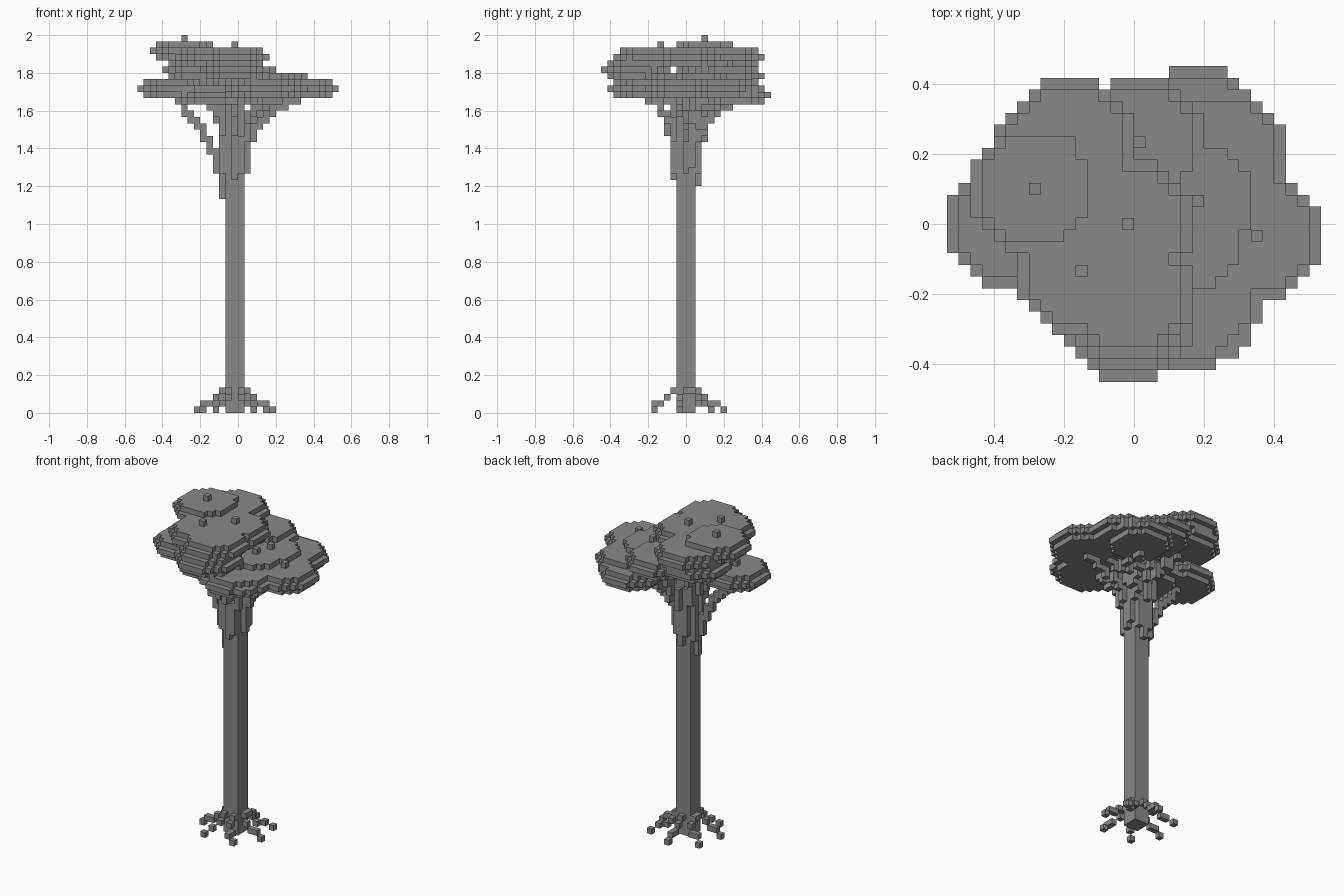
import bpy
import bmesh
import math
from mathutils import Vector

default_cube = bpy.data.objects.get("Cube")
if default_cube:
    bpy.data.objects.remove(default_cube, do_unlink=True)

V = 1 / 30  # edge length of one block
AXIS = (-1, 0)  # trunk centre block

grey = bpy.data.materials.new("matte grey")
grey.use_nodes = True
GREY_VALUE = (0.25, 0.25, 0.25, 1)
grey.diffuse_color = GREY_VALUE
grey.node_tree.nodes["Principled BSDF"].inputs["Base Color"].default_value = GREY_VALUE

# Foliage pads: centre x, centre y, lowest layer, radius, has a tip, branch start
PADS = {
    "top_left_pad": (-9, 3, 56, 5.5, True, 37),
    "upper_left_pad": (-5, -4, 55, 5.5, True, 38),
    "upper_middle_pad": (-1, 0, 55, 5.5, True, 40),
    "upper_front_pad": (-1, -6, 55, 5.5, False, 40),
    "upper_back_pad": (-6, 7, 55, 5.5, True, 38),
    "middle_left_pad": (-7, 6, 53, 5.5, True, 39),
    "front_pad": (-1, -8, 53, 5.5, True, 37),
    "back_pad": (0, 7, 52, 5.5, True, 36),
    "inner_right_pad": (5, 2, 51, 5.5, True, 39),
    "middle_right_pad": (4, -1, 51, 5.5, True, 40),
    "right_pad": (10, -1, 50, 5.5, True, 38),
    "left_pad": (-11, 0, 50, 5.5, True, 34),
    "front_right_pad": (4, -6, 50, 6.5, True, 38),
    "outer_back_pad": (7, 6, 50, 5.5, True, 39),
    "low_back_pad": (5, 8, 49, 5.5, True, 38),
    "low_left_pad": (-5, -2, 49, 5.5, True, 38),
}
parts = {}


def disc(cx, cy, z, radius):
    n = int(radius)
    return {(cx + i, cy + j, z)
            for i in range(-n, n + 1) for j in range(-n, n + 1)
            if math.hypot(i, j) <= radius}


def pad(cx, cy, z, radius, tip):
    """Three-layer disc, widest in the middle."""
    cells = (disc(cx, cy, z, radius - 1) | disc(cx, cy, z + 1, radius)
             | disc(cx, cy, z + 2, radius - 1))
    if tip:
        cells.add((cx, cy, z + 3))
    return cells


def branch(cx, cy, z_end, z_start):
    """Limb that climbs beside the trunk and flares outward to its pad."""
    away = Vector((cx - AXIS[0], cy - AXIS[1]))
    side = away.normalized() * min(2, away.length)
    flare = 2 + (z_start - 34) / 3  # low limbs lean out sooner
    cells = set()
    steps = 150
    for s in range(steps + 1):
        t = s / steps
        p = side.lerp(away, t ** flare)
        cells.add((AXIS[0] + round(p.x), AXIS[1] + round(p.y),
                   round(z_start + (z_end - z_start) * t)))
    return cells


# Trunk
parts["trunk"] = {(AXIS[0] + i, AXIS[1] + j, k)
                  for i in (-1, 0, 1) for j in (-1, 0, 1) for k in range(50)}

# Roots: seven arms spread evenly, stepping down to the ground
ROOT_COUNT = 7
ROOT_PATH = ((2, 3), (3, 2), (4, 1), (5, 1), (6, 0))  # distance, height
roots = set()
for n in range(ROOT_COUNT):
    angle = math.radians(192) + n * math.tau / ROOT_COUNT
    for d, k in ROOT_PATH:
        roots.add((AXIS[0] + round(d * math.cos(angle)),
                   AXIS[1] + round(d * math.sin(angle)), k))
parts["roots"] = roots

# Pads and the branches that carry them
branches = set()
for name, (cx, cy, z, radius, tip, start) in PADS.items():
    parts[name] = pad(cx, cy, z, radius, tip)
    branches |= branch(cx, cy, z, start)
parts["branches"] = branches

# Every block belongs to the first part that claims it
owner = {}
for name, cells in parts.items():
    for cell in cells:
        owner.setdefault(cell, name)


def build(name):
    """Mesh the outer faces of a part's blocks."""
    bm = bmesh.new()
    for cell in (c for c, part in owner.items() if part == name):
        centre = Vector((cell[0] + 0.5, cell[1], cell[2] + 0.5))
        for axis in range(3):
            for sign in (-1, 1):
                n = Vector((0, 0, 0))
                n[axis] = sign
                if tuple(c + int(d) for c, d in zip(cell, n)) in owner:
                    continue
                u = Vector((n.y, n.z, n.x))
                w = n.cross(u)
                corners = (-u - w, u - w, u + w, w - u)
                bm.faces.new([bm.verts.new((centre + (n + c) / 2) * V)
                              for c in corners])
    bmesh.ops.remove_doubles(bm, verts=bm.verts[:], dist=V / 100)
    bmesh.ops.dissolve_limit(bm, angle_limit=0.01, verts=bm.verts[:],
                             edges=bm.edges[:])
    mesh = bpy.data.meshes.new(name)
    bm.to_mesh(mesh)
    bm.free()
    mesh.materials.append(grey)
    bpy.context.collection.objects.link(bpy.data.objects.new(name, mesh))


for part_name in parts:
    build(part_name)
